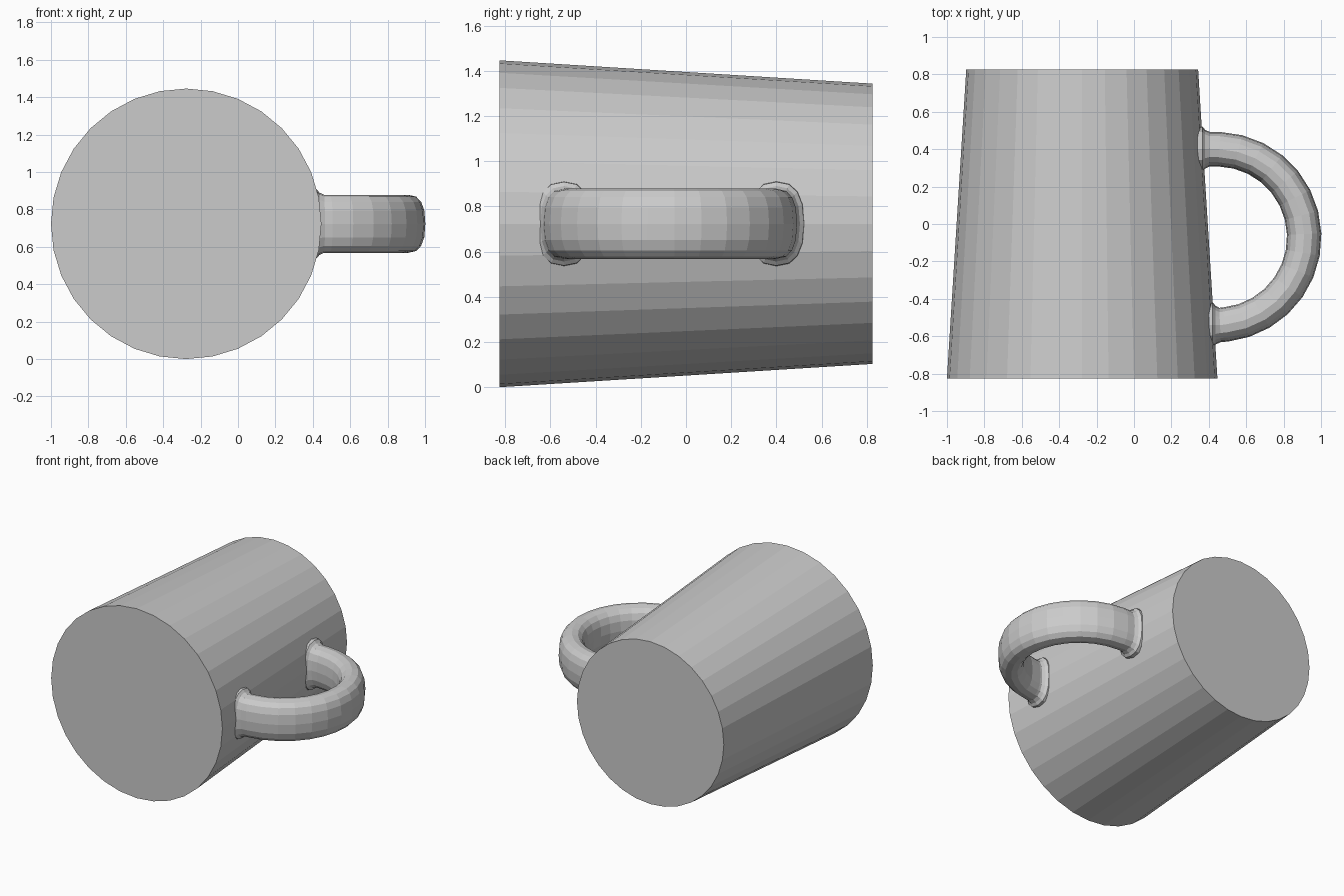
import bpy
import bmesh
from math import cos, sin, pi, radians, copysign
from mathutils import Matrix, Vector

cube = bpy.data.objects.get("Cube")
if cube:
    bpy.data.objects.remove(cube, do_unlink=True)

AXIS_X, AXIS_Z = -0.277, 0.723

grey = bpy.data.materials.new("plain_grey")
grey.use_nodes = True
colour = (0.6, 0.6, 0.6, 1)
grey.diffuse_color = colour
grey.node_tree.nodes["Principled BSDF"].inputs["Base Color"].default_value = colour


def finish(name, bm):
    bmesh.ops.recalc_face_normals(bm, faces=bm.faces)
    mesh = bpy.data.meshes.new(name)
    bm.to_mesh(mesh)
    bm.free()
    mesh.materials.append(grey)
    obj = bpy.data.objects.new(name, mesh)
    bpy.context.collection.objects.link(obj)
    return obj


# Solid tapered body lying along y, wide end to the front
bm = bmesh.new()
place = Matrix.Translation((AXIS_X, 0, AXIS_Z)) @ Matrix.Rotation(-pi / 2, 4, "X")
bmesh.ops.create_cone(bm, cap_ends=True, segments=32, radius1=0.723,
                      radius2=0.62, depth=1.65, matrix=place)
finish("mug_body", bm)

# Handle path: (x, y, flare), flared roots joined by a circular arc
CENTRE_X, CENTRE_Y, RADIUS = 0.44, -0.07, 0.47
back_y, front_y = CENTRE_Y + RADIUS, CENTRE_Y - RADIUS
path = [(0.3, back_y, 0.035), (0.365, back_y, 0.03),
        (0.38, back_y, 0.012), (0.405, back_y, 0)]
STEPS = 14
for i in range(STEPS + 1):
    a = radians(88 - 172 * i / STEPS)
    path.append((CENTRE_X + RADIUS * cos(a), CENTRE_Y + RADIUS * sin(a), 0))
path += [(0.46, front_y, 0), (0.435, front_y, 0.012),
         (0.42, front_y, 0.03), (0.35, front_y, 0.035)]

# Sweep a rounded oval section along the path
SIDES = 16
bm = bmesh.new()
rings = []
for i, (x, y, flare) in enumerate(path):
    before, after = path[max(i - 1, 0)], path[min(i + 1, len(path) - 1)]
    along = Vector((after[0] - before[0], after[1] - before[1], 0)).normalized()
    across = Vector((along.y, -along.x, 0))
    ring = []
    for k in range(SIDES):
        a = 2 * pi * k / SIDES
        u = copysign(abs(cos(a)) ** 0.8, cos(a)) * (0.092 + flare)
        v = copysign(abs(sin(a)) ** 0.8, sin(a)) * (0.155 + flare)
        ring.append(bm.verts.new(Vector((x, y, AXIS_Z + v)) + across * u))
    rings.append(ring)
for r, s in zip(rings, rings[1:]):
    for k in range(SIDES):
        n = (k + 1) % SIDES
        bm.faces.new((r[k], r[n], s[n], s[k]))
bm.faces.new(rings[0])
bm.faces.new(rings[-1])
finish("handle", bm)
